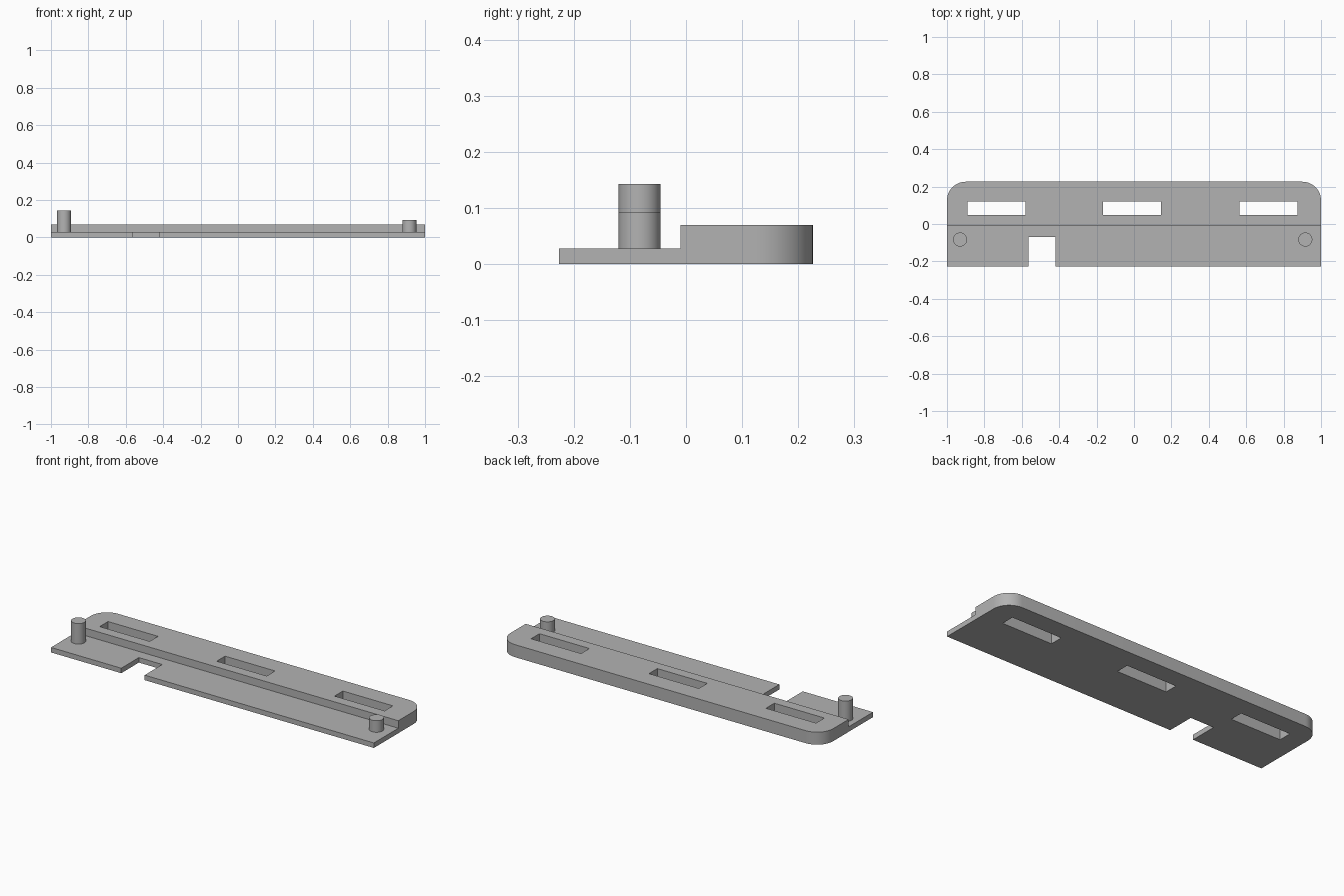
import bpy, bmesh
from mathutils import Vector

if "Cube" in bpy.data.objects:
    bpy.data.objects.remove(bpy.data.objects["Cube"])

GREY = (0.45, 0.45, 0.45, 1)
grey = bpy.data.materials.new("plain grey")
grey.use_nodes = True
grey.diffuse_color = GREY
grey.node_tree.nodes["Principled BSDF"].inputs["Base Color"].default_value = GREY

HALF_DEPTH, STEP_Y = 0.226, -0.01
PLATE_TOP, RAIL_TOP = 0.028, 0.07


def add_object(name, bm):
    bmesh.ops.recalc_face_normals(bm, faces=bm.faces)
    mesh = bpy.data.meshes.new(name)
    bm.to_mesh(mesh)
    bm.free()
    mesh.materials.append(grey)
    obj = bpy.data.objects.new(name, mesh)
    bpy.context.collection.objects.link(obj)
    return obj


def activate(obj):
    bpy.ops.object.select_all(action='DESELECT')
    obj.select_set(True)
    bpy.context.view_layer.objects.active = obj


def cut_box(target, x0, x1, y0, y1):
    """Cut a rectangular opening through the full height."""
    bm = bmesh.new()
    bmesh.ops.create_cube(bm, size=1)
    for v in bm.verts:
        v.co = (v.co.x * (x1 - x0) + (x0 + x1) / 2,
                v.co.y * (y1 - y0) + (y0 + y1) / 2, v.co.z)
    cutter = add_object("cutter", bm)
    cutter.hide_render = True
    mod = target.modifiers.new("opening", 'BOOLEAN')
    mod.operation = 'DIFFERENCE'
    mod.solver = 'EXACT'
    mod.object = cutter
    activate(target)
    bpy.ops.object.modifier_apply(modifier=mod.name)
    bpy.data.objects.remove(cutter)


# Stepped body: side profile swept along x, back corners rounded
bm = bmesh.new()
profile = [(-HALF_DEPTH, 0), (HALF_DEPTH, 0), (HALF_DEPTH, RAIL_TOP),
           (STEP_Y, RAIL_TOP), (STEP_Y, PLATE_TOP), (-HALF_DEPTH, PLATE_TOP)]
face = bm.faces.new([bm.verts.new((-1, y, z)) for y, z in profile])
swept = bmesh.ops.extrude_face_region(bm, geom=[face])["geom"]
bmesh.ops.translate(bm, vec=Vector((2, 0, 0)),
                    verts=[g for g in swept if isinstance(g, bmesh.types.BMVert)])
bmesh.ops.recalc_face_normals(bm, faces=bm.faces)
corners = [e for e in bm.edges
           if all(v.co.y > HALF_DEPTH - 0.001 for v in e.verts)
           and abs(e.verts[0].co.z - e.verts[1].co.z) > 0.01]
bmesh.ops.bevel(bm, geom=corners, offset=0.1, segments=12, profile=0.5,
                affect='EDGES')
body = add_object("stepped_plate", bm)

# Three slots in the raised rail and a notch in the front edge
for x0, x1 in ((-0.89, -0.58), (-0.165, 0.145), (0.565, 0.875)):
    cut_box(body, x0, x1, 0.047, 0.121)
cut_box(body, -0.565, -0.42, -0.4, -0.07)
parts = [body]

# Tall and short locating pins
for name, x, top in (("right_tall_pin", -0.93, 0.143), ("left_short_pin", 0.916, 0.093)):
    bm = bmesh.new()
    bmesh.ops.create_cone(bm, cap_ends=True, segments=40, radius1=0.0375,
                          radius2=0.0375, depth=top - PLATE_TOP)
    bmesh.ops.translate(bm, verts=bm.verts,
                        vec=Vector((x, -0.083, (top + PLATE_TOP) / 2)))
    parts.append(add_object(name, bm))

# Smooth the rounds, keep the edges crisp
for obj in parts:
    activate(obj)
    bpy.ops.object.shade_smooth_by_angle(angle=0.52)
